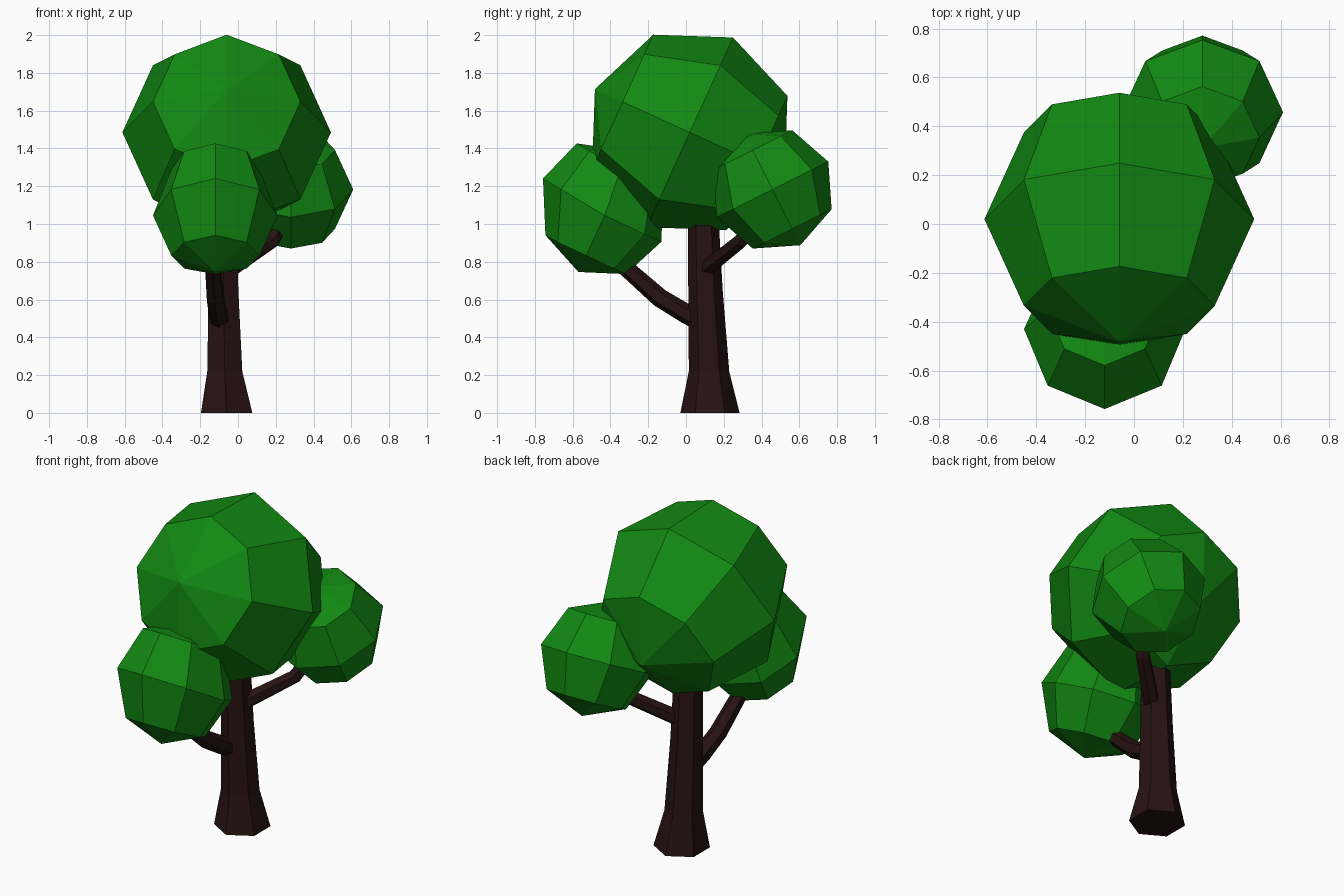
import bpy, bmesh
from math import radians, cos, sin, pi
from mathutils import Vector, Matrix

cube = bpy.data.objects.get("Cube")
if cube:
    bpy.data.objects.remove(cube, do_unlink=True)


def make_material(name, color):
    mat = bpy.data.materials.new(name)
    mat.use_nodes = True
    mat.diffuse_color = (*color, 1)
    bsdf = next(n for n in mat.node_tree.nodes if n.type == 'BSDF_PRINCIPLED')
    bsdf.inputs["Base Color"].default_value = (*color, 1)
    bsdf.inputs["Roughness"].default_value = 0.9
    return mat


leaf_green = make_material("leaf green", (0.006, 0.25, 0.006))
bark_brown = make_material("bark brown", (0.02, 0.006, 0.006))


def finish(name, bm, mat):
    bmesh.ops.recalc_face_normals(bm, faces=bm.faces[:])
    mesh = bpy.data.meshes.new(name)
    bm.to_mesh(mesh)
    bm.free()
    mesh.materials.append(mat)
    obj = bpy.data.objects.new(name, mesh)
    bpy.context.collection.objects.link(obj)
    return obj


def foliage(name, center, radius, pole_angle, bulge=None):
    """Coarse ball whose pole leans in the side plane; bulge pushes one side out."""
    bm = bmesh.new()
    bmesh.ops.create_uvsphere(bm, u_segments=8, v_segments=4, radius=radius,
                              matrix=Matrix.Rotation(radians(pole_angle - 90), 4, 'X'))
    if bulge:
        push = Vector(bulge)
        for v in bm.verts:
            v.co += push * max(0, v.co.normalized().dot(push.normalized()))
    bmesh.ops.translate(bm, verts=bm.verts[:], vec=center)
    return finish(name, bm, leaf_green)


def limb(name, path, radii, upright=False):
    """Six-sided tapering tube along a path."""
    bm = bmesh.new()
    points = [Vector(p) for p in path]
    rings = []
    for i, (p, r) in enumerate(zip(points, radii)):
        tangent = points[min(i + 1, len(points) - 1)] - points[max(i - 1, 0)]
        turn = Matrix.Identity(3) if upright else tangent.to_track_quat('Z', 'Y').to_matrix()
        angles = [pi / 2 + k * pi / 3 for k in range(6)]
        rings.append([bm.verts.new(p + turn @ Vector((r * cos(a), r * sin(a), 0)))
                      for a in angles])
    for low, high in zip(rings, rings[1:]):
        for k in range(6):
            n = (k + 1) % 6
            bm.faces.new((low[k], low[n], high[n], high[k]))
    bm.faces.new(rings[0][::-1])
    bm.faces.new(rings[-1])
    return finish(name, bm, bark_brown)


# Trunk with flared foot
limb("trunk",
     [(-0.06, 0.127, 0), (-0.07, 0.122, 0.22), (-0.077, 0.103, 0.65), (-0.08, 0.088, 1.15)],
     [0.157, 0.107, 0.091, 0.078], upright=True)

# Branches reaching into the smaller foliage balls
limb("front_branch",
     [(-0.09, 0.09, 0.48), (-0.105, 0.0, 0.525), (-0.12, -0.14, 0.61), (-0.14, -0.40, 0.84)],
     [0.055, 0.052, 0.05, 0.042])
limb("back_branch",
     [(-0.07, 0.09, 0.75), (0.0, 0.14, 0.79), (0.18, 0.29, 0.91), (0.28, 0.42, 1.10)],
     [0.05, 0.046, 0.042, 0.036])

# Foliage
foliage("main_crown", (-0.06, 0.02, 1.485), 0.552, 155.5)
foliage("front_crown", (-0.12, -0.43, 1.045), 0.33, 65, bulge=(0, -0.036, 0.072))
foliage("back_crown", (0.28, 0.458, 1.183), 0.33, 116.5)
